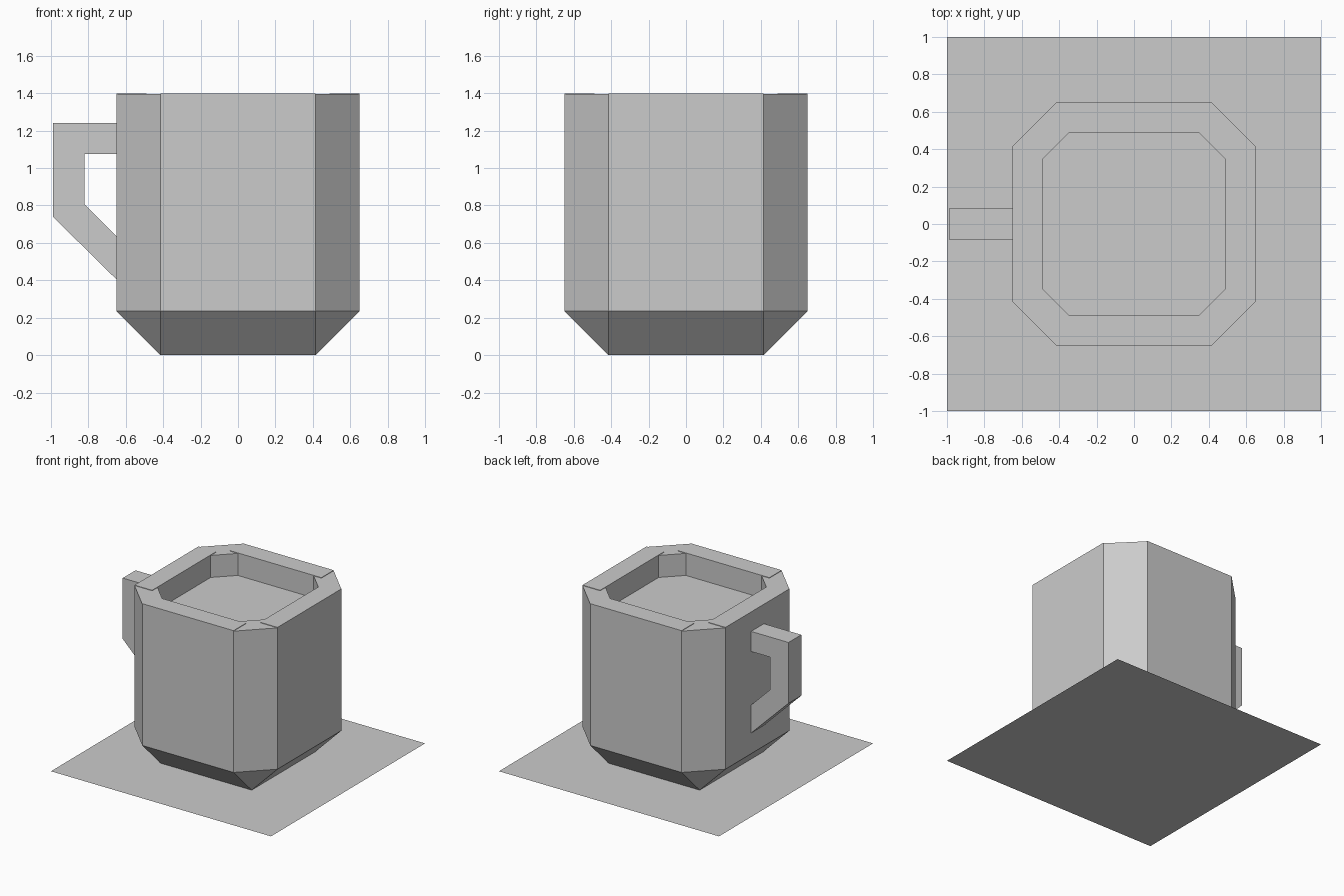
import bpy, bmesh

cube = bpy.data.objects.get("Cube")
if cube:
    bpy.data.objects.remove(cube, do_unlink=True)

grey = bpy.data.materials.new("plain_grey")
grey.use_nodes = True
colour = (0.6, 0.6, 0.6, 1)
grey.diffuse_color = colour
grey.node_tree.nodes["Principled BSDF"].inputs["Base Color"].default_value = colour

OUT, FLAT = 0.65, 0.415        # outer half width, half length of a flat side
INNER, INNER_FLAT = 0.49, 0.345
TOP, STEP = 1.4, 0.004


def finish(name, bm):
    bmesh.ops.recalc_face_normals(bm, faces=bm.faces)
    mesh = bpy.data.meshes.new(name)
    bm.to_mesh(mesh)
    bm.free()
    mesh.materials.append(grey)
    obj = bpy.data.objects.new(name, mesh)
    bpy.context.collection.objects.link(obj)
    return obj


def octagon(bm, r, f, z):
    # square with cut corners; each pair of vertices is one flat side
    pts = [(-f, -r), (f, -r), (r, -f), (r, f), (f, r), (-f, r), (-r, f), (-r, -f)]
    return [bm.verts.new((x, y, z)) for x, y in pts]


def bridge(bm, a, b):
    for i in range(len(a)):
        j = (i + 1) % len(a)
        bm.faces.new((a[i], a[j], b[j], b[i]))


# Mug body: square foot, flared to cut-corner walls, rim, cavity and drink surface
bm = bmesh.new()
foot = [bm.verts.new((x * FLAT, y * FLAT, 0)) for x, y in ((-1, -1), (1, -1), (1, 1), (-1, 1))]
low = octagon(bm, OUT, FLAT, 0.235)
high = octagon(bm, OUT, FLAT, TOP - STEP)
lip = octagon(bm, INNER, INNER_FLAT, TOP - STEP)
drink = octagon(bm, INNER, INNER_FLAT, 1.215)
bm.faces.new(foot)
for i in range(4):
    j = (i + 1) % 4
    bm.faces.new((foot[i], foot[j], low[2 * i + 1], low[2 * i]))
    bm.faces.new((foot[j], low[(2 * i + 2) % 8], low[2 * i + 1]))
for a, b in ((low, high), (high, lip), (lip, drink)):
    bridge(bm, a, b)
bm.faces.new(drink)
finish("mug_body", bm)


def box(name, x0, x1, y0, y1, z0, z1):
    bm = bmesh.new()
    bmesh.ops.create_cube(bm, size=1)
    for v in bm.verts:
        v.co = (x1 if v.co.x > 0 else x0, y1 if v.co.y > 0 else y0, z1 if v.co.z > 0 else z0)
    return finish(name, bm)


# Slightly raised rim strips above the four flat sides
for side, s in (("left", 1), ("right", -1)):
    box("rim_strip_" + side, min(s * INNER, s * OUT), max(s * INNER, s * OUT),
        -FLAT, FLAT, TOP - STEP, TOP)
for side, s in (("back", 1), ("front", -1)):
    box("rim_strip_" + side, -FLAT, FLAT,
        min(s * INNER, s * OUT), max(s * INNER, s * OUT), TOP - STEP, TOP)

# Handle: flat band following an outer and an inner outline
bm = bmesh.new()
outer = [(-OUT, 1.24), (-0.99, 1.24), (-0.99, 0.74), (-OUT, 0.405)]
inner = [(-OUT, 1.075), (-0.82, 1.075), (-0.82, 0.805), (-OUT, 0.635)]
loops = [[bm.verts.new((x, y, z)) for x, z in path]
         for path, y in ((outer, -0.083), (outer, 0.083), (inner, 0.083), (inner, -0.083))]
for k in range(4):
    a, b = loops[k], loops[(k + 1) % 4]
    for i in range(3):
        bm.faces.new((a[i], a[i + 1], b[i + 1], b[i]))
finish("handle", bm)

# Ground sheet
bm = bmesh.new()
bmesh.ops.create_grid(bm, x_segments=1, y_segments=1, size=1)
finish("base_sheet", bm)
